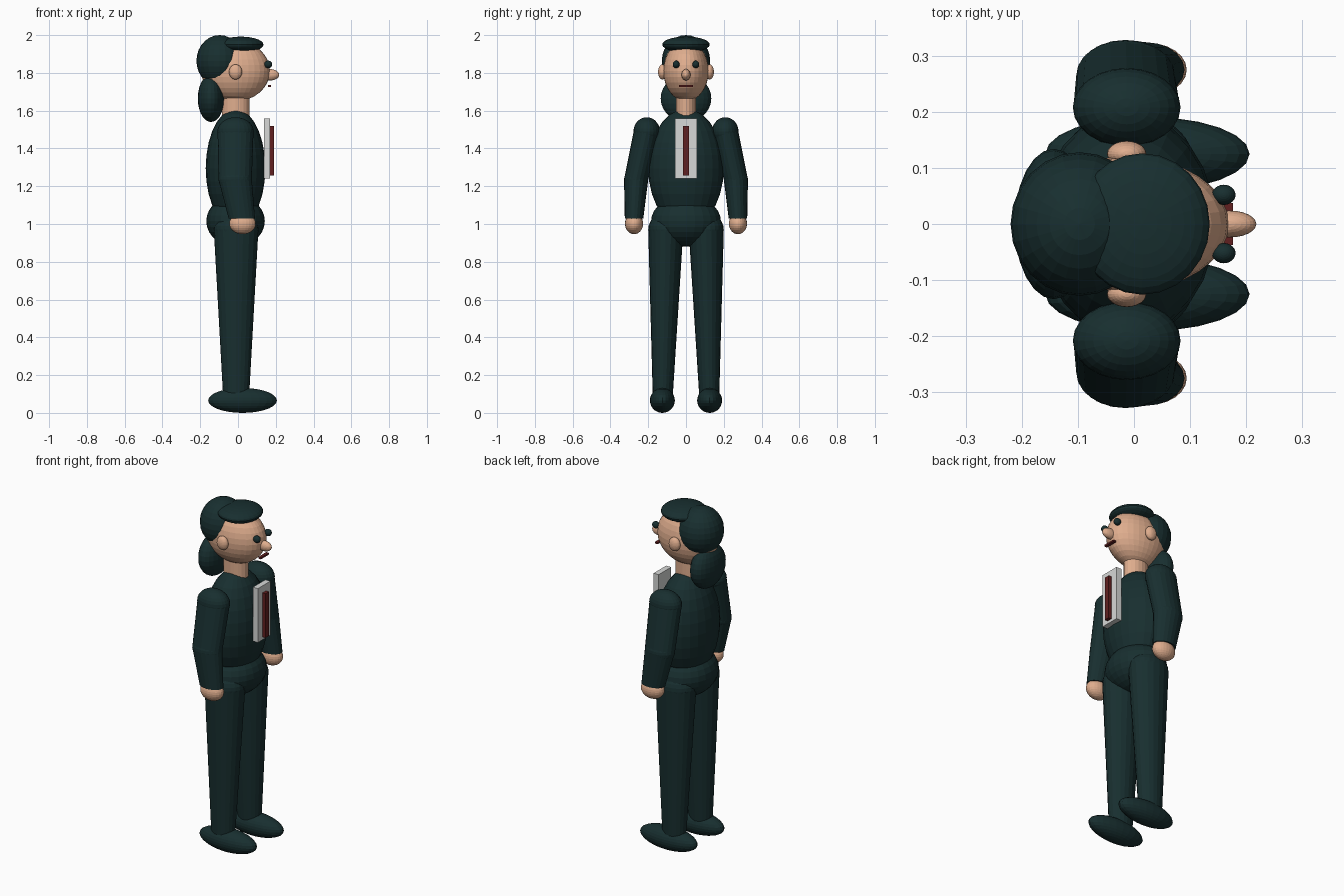
import bpy, bmesh, math

cube = bpy.data.objects.get("Cube")
if cube:
    bpy.data.objects.remove(cube, do_unlink=True)


def material(name, color):
    mat = bpy.data.materials.new(name)
    mat.use_nodes = True
    mat.diffuse_color = (*color, 1)
    mat.node_tree.nodes["Principled BSDF"].inputs["Base Color"].default_value = (*color, 1)
    return mat


TEAL = material("dark_teal", (0.009, 0.028, 0.029))
SKIN = material("skin", (0.74, 0.42, 0.27))
WHITE = material("light_grey", (0.68, 0.69, 0.68))
RED = material("dark_red", (0.12, 0.014, 0.014))
AXIS = -0.013  # x of the body's centre line


def finish(name, bm, mat):
    bmesh.ops.recalc_face_normals(bm, faces=bm.faces)
    mesh = bpy.data.meshes.new(name)
    bm.to_mesh(mesh)
    bm.free()
    mesh.materials.append(mat)
    obj = bpy.data.objects.new(name, mesh)
    bpy.context.collection.objects.link(obj)
    return obj


def ellipsoid(name, center, radii, mat, segments=24, rings=14):
    bm = bmesh.new()
    bmesh.ops.create_uvsphere(bm, u_segments=segments, v_segments=rings, radius=1)
    bmesh.ops.scale(bm, vec=radii, verts=bm.verts)
    bmesh.ops.translate(bm, vec=center, verts=bm.verts)
    return finish(name, bm, mat)


def box(name, center, size, mat):
    bm = bmesh.new()
    bmesh.ops.create_cube(bm, size=1)
    bmesh.ops.scale(bm, vec=size, verts=bm.verts)
    bmesh.ops.translate(bm, vec=center, verts=bm.verts)
    return finish(name, bm, mat)


def limb(name, stations, mat, sides=20):
    """Closed tube through level oval rings given as (x, y, z, rx, ry)."""
    bm = bmesh.new()
    rings = []
    for x, y, z, rx, ry in stations:
        angles = [math.tau * i / sides for i in range(sides)]
        rings.append([bm.verts.new((x + rx * math.cos(a), y + ry * math.sin(a), z))
                      for a in angles])
    for low, high in zip(rings, rings[1:]):
        for i in range(sides):
            j = (i + 1) % sides
            bm.faces.new((low[i], low[j], high[j], high[i]))
    bm.faces.new(rings[0])
    bm.faces.new(rings[-1])
    return finish(name, bm, mat)


# Trunk and neck
ellipsoid("torso", (AXIS, 0, 1.295), (0.158, 0.2, 0.315), TEAL)
ellipsoid("hips", (AXIS, 0, 1.015), (0.155, 0.185, 0.135), TEAL)
limb("neck", [(AXIS, 0, 1.54, 0.073, 0.053), (AXIS, 0, 1.7, 0.073, 0.053)], SKIN)

# Head and face, looking along +x
ellipsoid("head", (AXIS, 0, 1.81), (0.182, 0.12, 0.16), SKIN, 32, 16)
ellipsoid("nose", (0.17, 0, 1.79), (0.048, 0.024, 0.03), SKIN)
box("mouth", (0.167, 0, 1.73), (0.018, 0.074, 0.01), RED)

# Hair
ellipsoid("back_hair", (-0.097, 0, 1.864), (0.123, 0.128, 0.136), TEAL)
ellipsoid("hair_cap", (0.015, 0, 1.95), (0.12, 0.126, 0.042), TEAL)
ellipsoid("ponytail", (-0.143, 0, 1.665), (0.07, 0.134, 0.125), TEAL)

# Shirt front and tie
box("shirt_front", (0.154, 0, 1.4), (0.033, 0.116, 0.318), WHITE)
box("tie", (0.178, 0, 1.388), (0.024, 0.032, 0.26), RED)

# Paired parts
for side, s in (("left", 1), ("right", -1)):
    ellipsoid(side + "_eye", (0.16, s * 0.052, 1.845), (0.021, 0.018, 0.02), TEAL)
    ellipsoid(side + "_ear", (AXIS, s * 0.125, 1.805), (0.035, 0.023, 0.04), SKIN)

    shoulder = (AXIS, s * 0.208, 1.49, 0.095, 0.069)
    elbow = (-0.015, s * 0.264, 1.235, 0.088, 0.064)
    wrist = (0.02, s * 0.275, 1.03, 0.07, 0.049)
    ellipsoid(side + "_shoulder", shoulder[:3], (0.096, 0.07, 0.075), TEAL)
    limb(side + "_upper_arm", [elbow, shoulder], TEAL)
    ellipsoid(side + "_elbow", elbow[:3], (0.088, 0.064, 0.064), TEAL)
    limb(side + "_forearm", [wrist, elbow], TEAL)
    ellipsoid(side + "_hand", (0.024, s * 0.275, 1.002), (0.07, 0.048, 0.056), SKIN)

    thigh = (-0.01, s * 0.107, 0.97, 0.118, 0.093)
    ankle = (-0.01, s * 0.123, 0.09, 0.069, 0.053)
    ellipsoid(side + "_hip_joint", thigh[:3], (0.118, 0.093, 0.09), TEAL)
    limb(side + "_leg", [ankle, thigh], TEAL)
    ellipsoid(side + "_shoe", (0.024, s * 0.125, 0.066), (0.182, 0.066, 0.066), TEAL)
